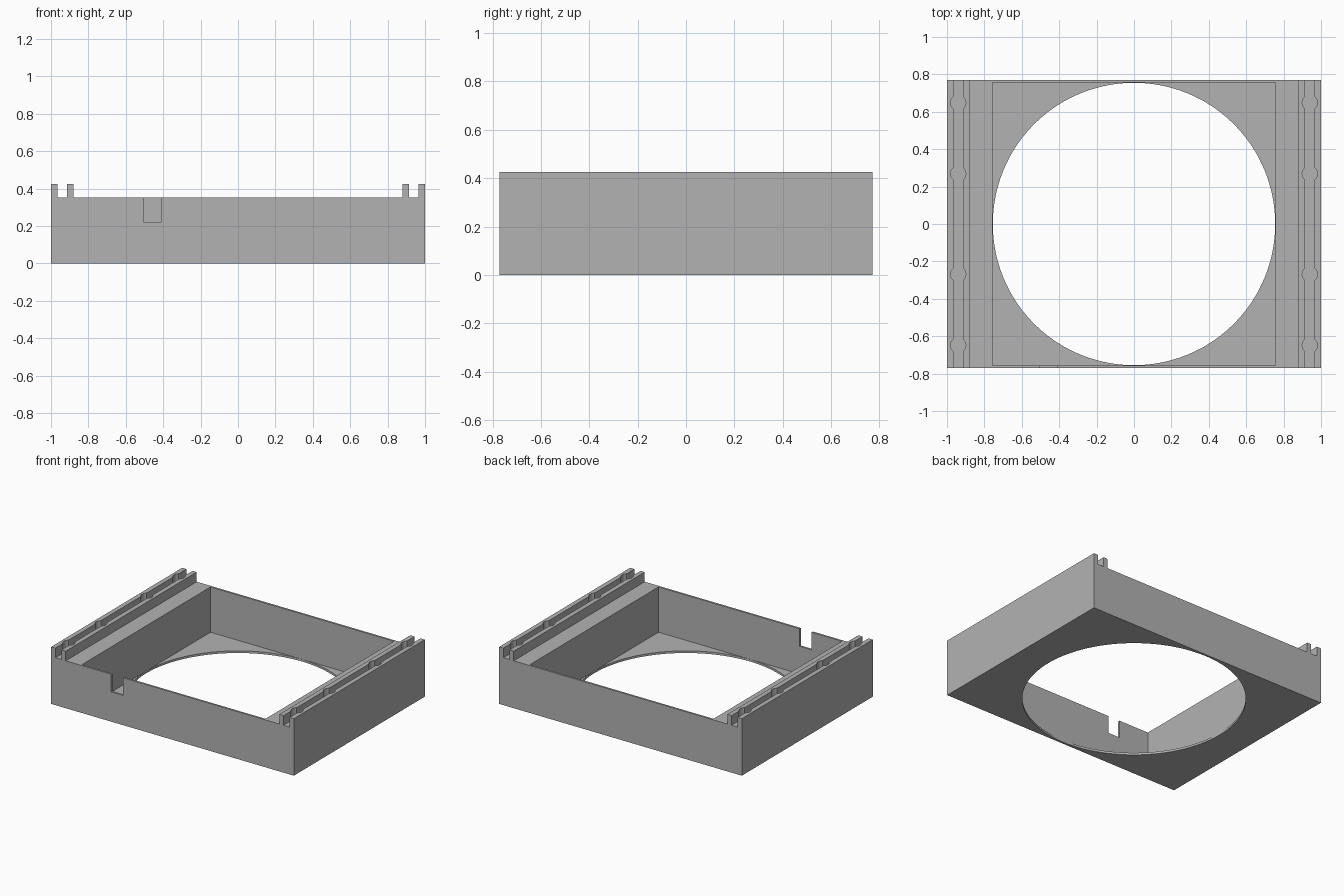
import bpy, bmesh
from math import asin, cos, sin, pi, radians

cube = bpy.data.objects.get("Cube")
if cube:
    bpy.data.objects.remove(cube, do_unlink=True)

grey = bpy.data.materials.new("plain grey")
grey.use_nodes = True
colour = (0.45, 0.45, 0.45, 1)
grey.diffuse_color = colour
grey.node_tree.nodes["Principled BSDF"].inputs["Base Color"].default_value = colour

HALF_Y, CAVITY, FLOOR, TOP, RAIL_TOP = 0.771, 0.756, 0.016, 0.353, 0.425


def prism(name, outline, z0, z1):
    """Extrude a flat xy outline from z0 to z1."""
    bm = bmesh.new()
    face = bm.faces.new([bm.verts.new((x, y, z0)) for x, y in outline])
    new = bmesh.ops.extrude_face_region(bm, geom=[face])["geom"]
    bmesh.ops.translate(bm, vec=(0, 0, z1 - z0),
                        verts=[v for v in new if isinstance(v, bmesh.types.BMVert)])
    bmesh.ops.recalc_face_normals(bm, faces=bm.faces)
    mesh = bpy.data.meshes.new(name)
    bm.to_mesh(mesh)
    bm.free()
    mesh.materials.append(grey)
    obj = bpy.data.objects.new(name, mesh)
    bpy.context.collection.objects.link(obj)
    return obj


def rect(x0, x1, y0, y1):
    return [(x0, y0), (x1, y0), (x1, y1), (x0, y1)]


def activate(obj):
    bpy.ops.object.select_all(action='DESELECT')
    obj.select_set(True)
    bpy.context.view_layer.objects.active = obj


def cut(target, cutter):
    mod = target.modifiers.new("cut", 'BOOLEAN')
    mod.operation, mod.solver, mod.object = 'DIFFERENCE', 'EXACT', cutter
    activate(target)
    bpy.ops.object.modifier_apply(modifier=mod.name)
    bpy.data.objects.remove(cutter, do_unlink=True)


# Open tray with a round opening in its thin floor and a slot in the front wall
body = prism("tray_body", rect(-1, 1, -HALF_Y, HALF_Y), 0, TOP)
cut(body, prism("cavity_cutter", rect(-CAVITY, CAVITY, -CAVITY, CAVITY), FLOOR, 0.6))
circle = [(0.755 * cos(2 * pi * i / 96), 0.755 * sin(2 * pi * i / 96)) for i in range(96)]
cut(body, prism("opening_cutter", circle, -0.1, 0.1))
cut(body, prism("slot_cutter", rect(-0.505, -0.408, -0.9, -0.7), 0.222, 0.6))
activate(body)
bpy.ops.object.shade_smooth_by_angle(angle=radians(20))

# Paired rails on each side, scooped by round screw clearances along the groove
GROOVE_X, GROOVE_HALF, RADIUS = 0.94, 0.025, 0.041
SCREWS = (-0.648, -0.269, 0.269, 0.648)


def rail(name, side, direction, far_x):
    """direction is +1 for the outer rail and -1 for the inner rail."""
    edge = GROOVE_X + direction * GROOVE_HALF
    points = [(far_x, HALF_Y), (far_x, -HALF_Y), (edge, -HALF_Y)]
    limit = pi / 2 - asin(GROOVE_HALF / RADIUS)
    for y in SCREWS:
        for i in range(9):
            a = -limit + 2 * limit * i / 8
            points.append((GROOVE_X + direction * RADIUS * cos(a), y + RADIUS * sin(a)))
    points.append((edge, HALF_Y))
    prism(name, [(side * x, y) for x, y in points], TOP, RAIL_TOP)


for label, side in (("left", 1), ("right", -1)):
    rail(label + "_outer_rail", side, 1, 1.0)
    rail(label + "_inner_rail", side, -1, 0.88)
